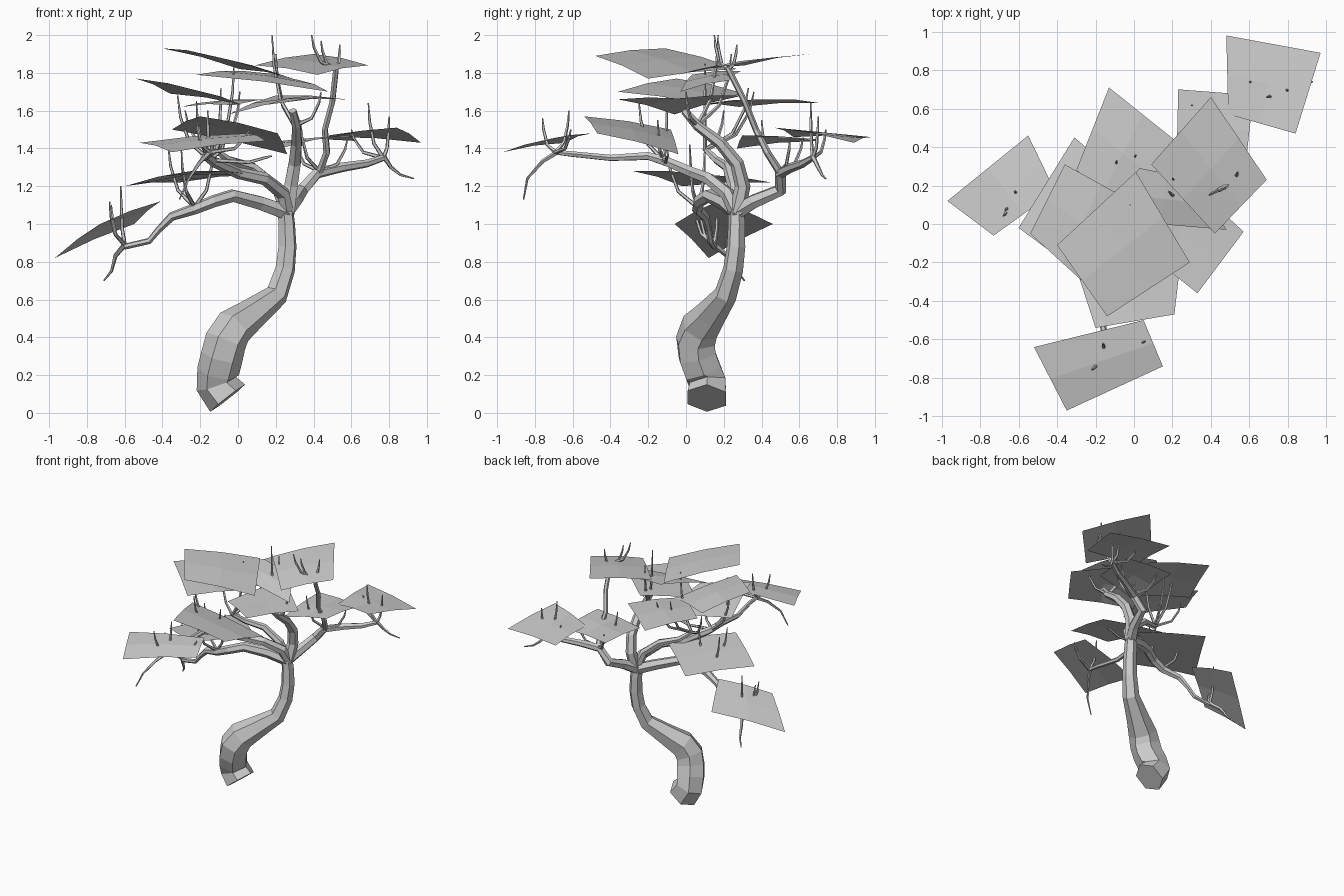
import bpy, bmesh
from math import cos, sin, tau
from mathutils import Vector


def finish(bm, name):
    me = bpy.data.meshes.new(name)
    bm.to_mesh(me)
    bm.free()
    ob = bpy.data.objects.new(name, me)
    bpy.context.collection.objects.link(ob)
    return ob


def tube(name, pts, radii, sides=6, turn=0.0):
    """Flat-faced tapered tube swept through pts; radii are spread along the path."""
    pts = [Vector(p) for p in pts]
    n = len(pts)
    bm = bmesh.new()
    rings = []
    side = Vector((0, 1, 0))
    if abs((pts[1] - pts[0]).normalized().y) > 0.9:
        side = Vector((1, 0, 0))
    for i, p in enumerate(pts):
        t = (pts[min(i + 1, n - 1)] - pts[max(i - 1, 0)]).normalized()
        side = (side - t * side.dot(t)).normalized()
        up = t.cross(side)
        k = i / (n - 1) * (len(radii) - 1)
        a = min(int(k), len(radii) - 2)
        r = radii[a] + (radii[a + 1] - radii[a]) * (k - a)
        angles = [tau * (s + turn) / sides for s in range(sides)]
        rings.append([bm.verts.new(p + (side * cos(g) + up * sin(g)) * r) for g in angles])
    for r0, r1 in zip(rings, rings[1:]):
        for s in range(sides):
            e = (s + 1) % sides
            bm.faces.new((r0[s], r0[e], r1[e], r1[s]))
    bm.faces.new(rings[0][::-1])
    bm.faces.new(rings[-1])
    bmesh.ops.recalc_face_normals(bm, faces=bm.faces)
    return finish(bm, name)


def twig(name, a, b, r=0.012, bend=0.04):
    """Thin twig that leaves sideways and then curves up to its tip."""
    a, b = Vector(a), Vector(b)
    d = b - a
    out = Vector((d.x, d.y, 0))
    m1 = a + d * 0.33 + out * 0.3 - Vector((0, 0, bend * 0.5))
    m2 = a + d * 0.66 + out * 0.25
    tube(name, [a, m1, m2, b], [r, r * 0.8, r * 0.65, r * 0.3], 5)


def leaf_card(name, corners, bow=0.02):
    """Foliage sheet: 3 x 3 grid between four corners, slightly bowed."""
    c = [Vector(p) for p in corners]
    bm = bmesh.new()
    g = []
    for i in range(3):
        for j in range(3):
            u, v = i / 2, j / 2
            p = (c[0] * (1 - u) + c[3] * u) * (1 - v) + (c[1] * (1 - u) + c[2] * u) * v
            p.z += bow * ((i == 1) + (j == 1)) / 2
            g.append(bm.verts.new(p))
    for i in range(2):
        for j in range(2):
            k = i * 3 + j
            bm.faces.new((g[k], g[k + 3], g[k + 4], g[k + 1]))
    bm.normal_update()
    if sum(f.normal.z for f in bm.faces) < 0:
        bmesh.ops.reverse_faces(bm, faces=bm.faces)
    finish(bm, name)


# Trunk: S-bend with a slanted, cut base
tube("trunk", [(-.055, .11, .078), (-.115, .115, .155), (-.105, .09, .22), (-.085, .06, .30), (-.065, .05, .38),
               (-.02, .075, .455), (.07, .13, .52), (.205, .21, .625), (.25, .25, .76), (.262, .265, .88),
               (.258, .268, 1.0), (.25, .265, 1.09)],
     [.117, .11, .112, .112, .112, .105, .085, .062, .054, .05, .046, .042], 6, .5)

# Main limbs
tube("left_limb", [(.26, .27, 1.06), (.12, .21, 1.11), (-.03, .12, 1.15), (-.13, .07, 1.12), (-.23, .06, 1.08),
                   (-.35, .10, 1.04), (-.42, .12, .97), (-.47, .13, .91), (-.6, .15, .88)],
     [.045, .036, .03, .018, .016])
tube("front_limb", [(.26, .27, 1.06), (.24, .22, 1.16), (.14, .12, 1.24), (0, .04, 1.27), (-.13, -.1, 1.33),
                    (-.17, -.2, 1.36), (-.18, -.4, 1.35), (-.15, -.6, 1.37), (-.15, -.69, 1.38)],
     [.042, .034, .028, .018, .014])
tube("right_limb", [(.25, .26, 1.06), (.3, .36, 1.12), (.34, .5, 1.18), (.42, .5, 1.27), (.55, .56, 1.3),
                    (.68, .62, 1.32), (.77, .67, 1.35)], [.045, .035, .026, .017])
tube("upper_limb", [(.26, .27, 1.06), (.28, .3, 1.2), (.3, .27, 1.32), (.31, .18, 1.43), (.31, .06, 1.52),
                    (.29, -.01, 1.6)], [.045, .035, .02])
tube("back_limb", [(.43, .5, 1.27), (.47, .43, 1.38), (.46, .37, 1.5), (.5, .31, 1.65), (.52, .22, 1.83)],
     [.022, .017, .016])
tube("middle_limb", [(.25, .26, 1.08), (.2, .25, 1.2), (.08, .22, 1.3), (-.05, .16, 1.34), (-.13, .1, 1.4)],
     [.035, .026, .016])

# Hanging twig ends
tube("hanging_twig_left", [(-.6, .15, .89), (-.65, .22, .83), (-.67, .27, .75), (-.71, .31, .7)], [.016, .004], 5)
tube("hanging_twig_front", [(-.15, -.68, 1.38), (-.2, -.76, 1.33), (-.26, -.84, 1.24), (-.31, -.86, 1.13)],
     [.014, .004], 5)
tube("hanging_twig_right", [(.77, .67, 1.36), (.81, .7, 1.3), (.86, .72, 1.26), (.93, .74, 1.24)], [.014, .004], 5)

# Upright twig clusters: node -> tips
clusters = {
    "left": ((-.6, .15, .89), [(-.62, .17, 1.2), (-.68, .04, 1.12), (-.67, .07, 1.1)]),
    "left_inner": ((-.23, .06, 1.09), [(-.37, .1, 1.42), (-.13, .02, 1.42), (-.3, -.1, 1.4)]),
    "front": ((-.15, -.69, 1.38), [(-.22, -.76, 1.56), (-.16, -.62, 1.6), (.06, -.61, 1.5)]),
    "front_inner": ((-.15, -.12, 1.34), [(-.32, -.1, 1.68), (-.22, -.25, 1.65), (-.05, -.15, 1.55), (.18, -.1, 1.36)]),
    "right": ((.77, .67, 1.35), [(.69, .66, 1.64), (.8, .7, 1.57), (.6, .74, 1.5)]),
    "right_inner": ((.43, .5, 1.28), [(.3, .62, 1.46), (.58, .55, 1.45), (.33, .4, 1.55)]),
    "crown": ((.52, .22, 1.82), [(.39, .15, 2.0), (.44, .17, 1.97), (.54, .27, 1.95)]),
    "middle": ((-.12, .1, 1.39), [(-.09, .33, 1.72), (.01, .36, 1.7), (-.28, .2, 1.6), (-.02, .1, 1.85)]),
    "upper": ((.3, .06, 1.52), [(.18, .17, 2.0), (.2, .24, 1.9), (.44, .0, 1.7)]),
}
for part, (node, tips) in clusters.items():
    for i, tip in enumerate(tips):
        twig(f"twig_{part}_{i + 1}", node, tip)

# Foliage sheets
cards = {
    "right": [(.48, .98, 1.46), (.97, .89, 1.43), (.84, .47, 1.51), (.49, .57, 1.46)],
    "left": [(-.55, .46, 1.0), (-.97, .12, .82), (-.73, -.06, 1.0), (-.41, .17, 1.12)],
    "front": [(-.52, -.64, 1.43), (.05, -.5, 1.48), (.15, -.74, 1.44), (-.35, -.97, 1.38)],
    "top_front": [(-.4, -.11, 1.93), (-.14, -.48, 1.89), (.29, -.2, 1.77), (.01, .27, 1.82)],
    "top_right": [(.09, .31, 1.84), (.4, .66, 1.9), (.69, .23, 1.84), (.42, -.05, 1.79)],
    "back": [(-.13, .71, 1.64), (.22, .43, 1.66), (-.02, .05, 1.63), (-.3, .28, 1.62)],
    "right_inner": [(.23, .70, 1.44), (.62, .67, 1.44), (.58, .3, 1.47), (.22, .27, 1.4)],
    "upper_left": [(-.54, -.05, 1.77), (-.36, .31, 1.69), (.02, .1, 1.63), (-.2, -.36, 1.7)],
    "lower_left": [(-.6, -.02, 1.2), (-.31, .45, 1.22), (.1, .1, 1.26), (-.25, -.28, 1.28)],
    "lower_front": [(-.35, -.08, 1.5), (-.2, -.54, 1.57), (.21, -.47, 1.48), (.26, -.04, 1.37)],
    "upper_right": [(.57, -.04, 1.66), (.33, -.36, 1.66), (-.05, -.06, 1.58), (.2, .3, 1.68)],
    "upper_middle": [(-.22, .03, 1.79), (.03, .29, 1.81), (.33, .23, 1.76), (.48, -.03, 1.7)],
}
for part, corners in cards.items():
    leaf_card(f"foliage_{part}", corners)
